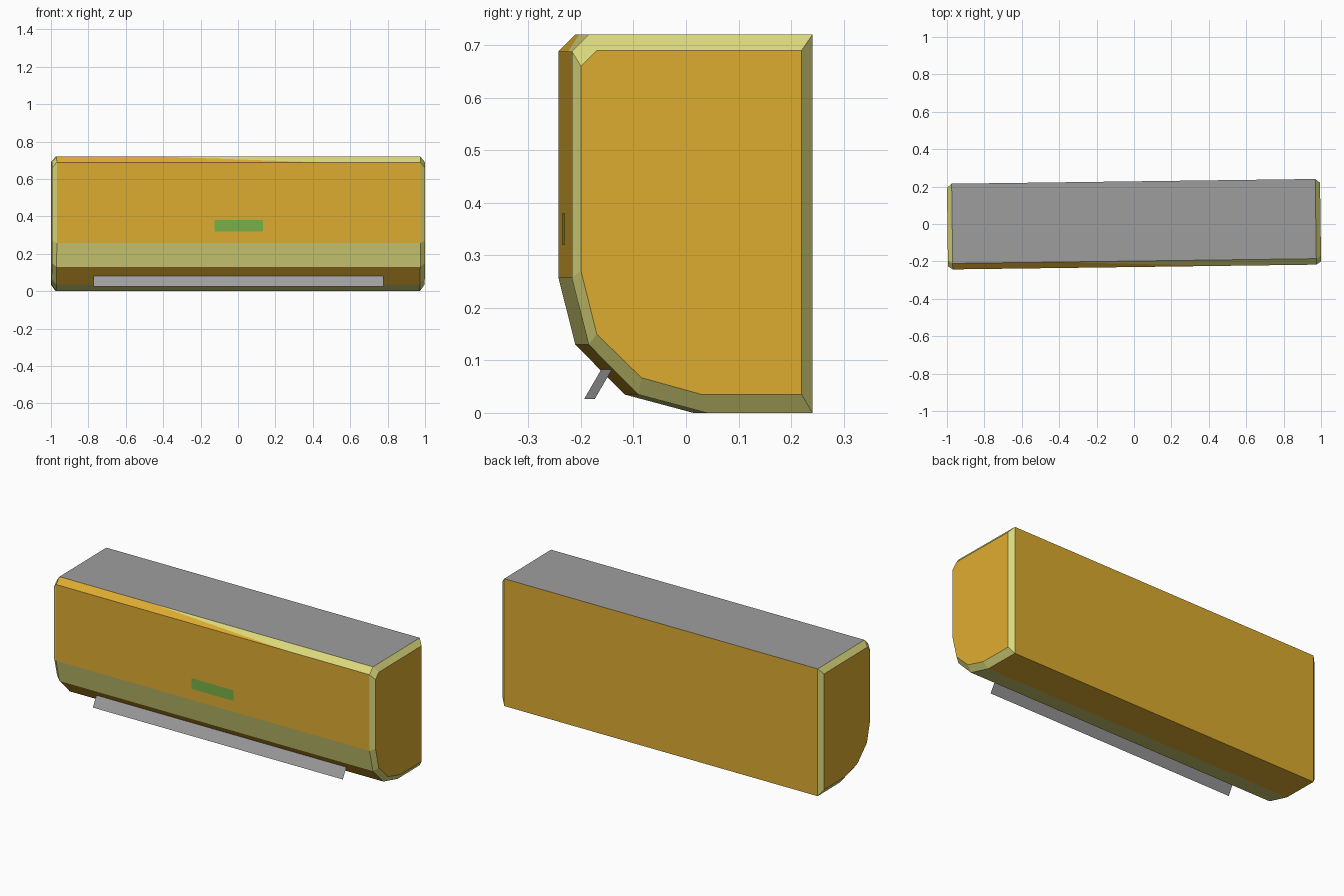
import bpy, bmesh
from mathutils import Vector

if "Cube" in bpy.data.objects:
    bpy.data.objects.remove(bpy.data.objects["Cube"])

TURN = 0.0131  # the whole unit sits very slightly turned about z


def srgb(r, g, b):
    lin = [((c / 255 + 0.055) / 1.055) ** 2.4 for c in (r, g, b)]
    return (*lin, 1)


def material(name, rgb):
    m = bpy.data.materials.new(name)
    m.diffuse_color = srgb(*rgb)
    m.use_nodes = True
    m.node_tree.nodes["Principled BSDF"].inputs["Base Color"].default_value = m.diffuse_color
    return m


orange = material("orange", (222, 172, 48))
pale = material("pale_yellow", (220, 218, 124))
grey = material("grey", (158, 158, 158))
green = material("green", (120, 176, 72))


def add_object(name, bm, mats):
    mesh = bpy.data.meshes.new(name)
    bm.to_mesh(mesh)
    bm.free()
    for m in mats:
        mesh.materials.append(m)
    ob = bpy.data.objects.new(name, mesh)
    ob.rotation_euler.z = TURN
    bpy.context.collection.objects.link(ob)
    return ob


# housing: side profile (y, z) lofted between two smaller end outlines
profile = [(0.228, 0.72), (-0.198, 0.72), (-0.23, 0.688), (-0.23, 0.257),
           (-0.198, 0.13), (-0.104, 0.035), (0.027, 0), (0.228, 0)]
end = [(0.207, 0.69), (-0.183, 0.69), (-0.213, 0.66), (-0.213, 0.27),
       (-0.183, 0.15), (-0.098, 0.067), (0.017, 0.035), (0.207, 0.035)]
# top, top chamfer, front, lower front, lower chamfer, under slope, bottom, back
strip_colour = [2, 0, 0, 1, 0, 1, 0, 0]

bm = bmesh.new()
rings = [[bm.verts.new((x, y, z)) for y, z in pts] for x, pts in
         ((-0.9975, end), (-0.972, profile), (0.972, profile), (0.9975, end))]
chamfer = None
for k in range(3):
    for i in range(8):
        j = (i + 1) % 8
        f = bm.faces.new((rings[k][i], rings[k][j], rings[k + 1][j], rings[k + 1][i]))
        f.material_index = strip_colour[i] if k == 1 else 1
        if k == 1 and i == 1:
            chamfer = f
bm.faces.new(rings[0])
bm.faces.new(rings[3])

# two-tone top chamfer, cut along a long diagonal
a, b = Vector((-0.42, -0.198, 0.72)), Vector((0.46, -0.23, 0.688))
normal = (b - a).cross(Vector((0, -1, 1))).normalized()
if normal.x < 0:
    normal.negate()
bmesh.ops.bisect_plane(bm, geom=[chamfer] + list(chamfer.edges) + list(chamfer.verts),
                       plane_co=a, plane_no=normal)
bm.normal_update()
for f in bm.faces:
    c = f.calc_center_median()
    on_chamfer = all(v.co.z > 0.68 and v.co.y < -0.19 and abs(v.co.x) < 0.98 for v in f.verts)
    if on_chamfer and (c - a).dot(normal) > 0:
        f.material_index = 1
bmesh.ops.recalc_face_normals(bm, faces=bm.faces)
add_object("housing", bm, [orange, pale, grey])


def sheet(name, half_width, upper, lower, mat):
    bm = bmesh.new()
    bm.faces.new([bm.verts.new((x, *p)) for x, p in
                  ((-half_width, lower), (half_width, lower),
                   (half_width, upper), (-half_width, upper))])
    add_object(name, bm, [mat])


# tilted air flap and the small front display
sheet("air_flap", 0.775, (-0.151, 0.083), (-0.184, 0.026), grey)
sheet("display_panel", 0.13, (-0.233, 0.38), (-0.233, 0.32), green)
